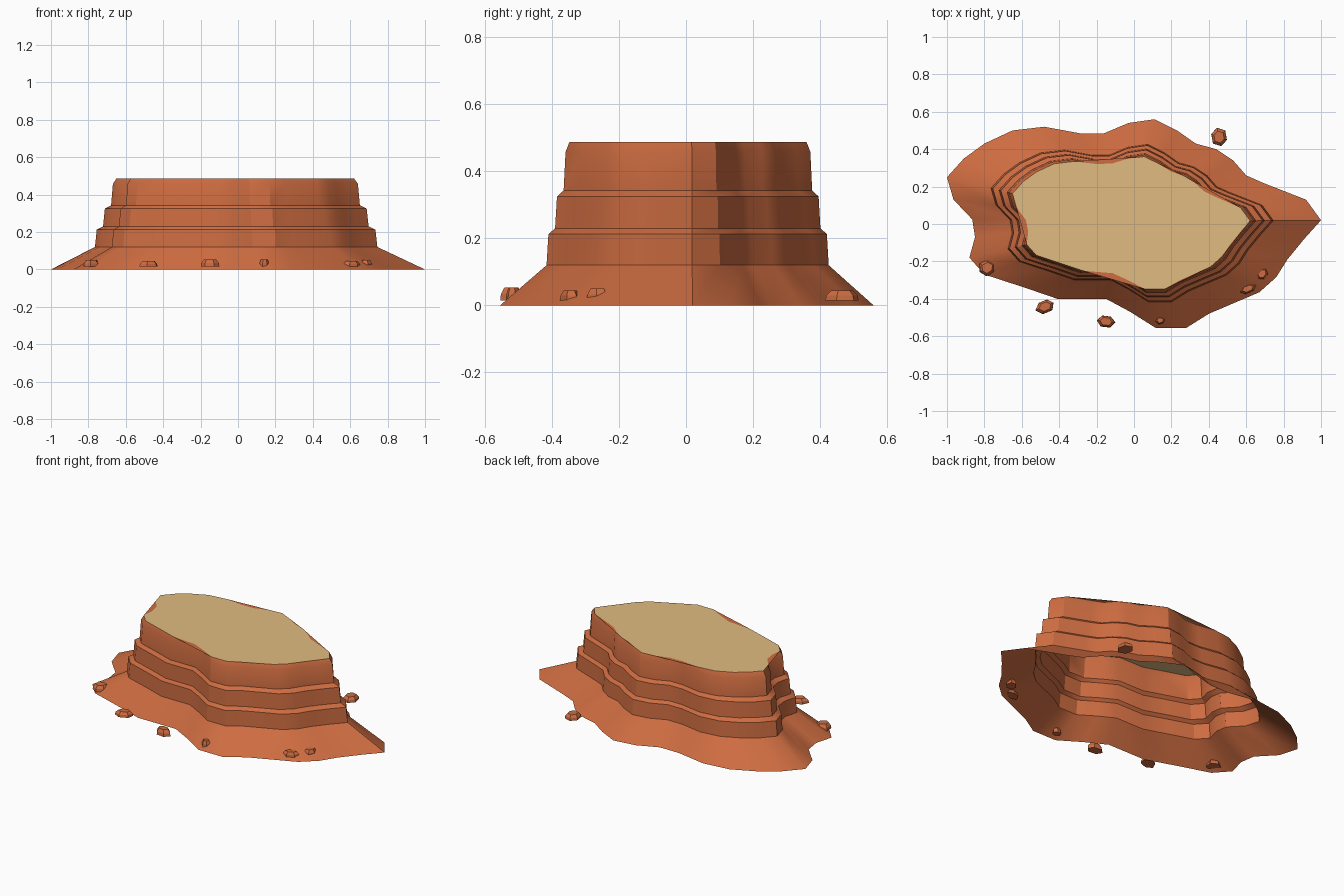
import bpy, bmesh, math, random
from mathutils import Vector
from mathutils.geometry import convex_hull_2d

if "Cube" in bpy.data.objects:
    bpy.data.objects.remove(bpy.data.objects["Cube"])

random.seed(4)


def material(name, rgb):
    m = bpy.data.materials.new(name)
    m.diffuse_color = (*rgb, 1)
    m.use_nodes = True
    m.node_tree.nodes["Principled BSDF"].inputs["Base Color"].default_value = m.diffuse_color
    return m


RED = material("red sandstone", (0.61, 0.15, 0.052))
TAN = material("pale plateau", (0.75, 0.50, 0.22))

# Outline of the scree foot seen from above; every ring is this shape scaled about CENTRE
FOOT = [(1, .02), (.92, .13), (.69, .22), (.6, .26), (.53, .34), (.44, .4), (.33, .43),
        (.23, .5), (.11, .56), (-.03, .54), (-.16, .485), (-.29, .485), (-.48, .52),
        (-.65, .5), (-.8, .43), (-.91, .35), (-1, .25), (-.965, .13), (-.865, .025),
        (-.85, -.07), (-.88, -.18), (-.8, -.27), (-.585, -.34), (-.41, -.4), (-.15, -.4),
        (-.02, -.47), (.115, -.555), (.28, -.555), (.4, -.48), (.67, -.365), (.76, -.285),
        (.82, -.19), (.91, -.08)]
CENTRE = Vector((-.04, .012))
FOOT = [Vector(p) - CENTRE for p in FOOT]
n = len(FOOT)


def angle(p):
    return math.atan2(p[1], p[0]) % math.tau


def on_outline(outline, d):
    """Point where the ray along d leaves the outline."""
    a = angle(d)
    for i, p in enumerate(outline):
        q = outline[(i + 1) % len(outline)]
        if (a - angle(p) + 1e-6) % math.tau <= (angle(q) - angle(p)) % math.tau + 2e-6:
            e = q - p
            return d * (p.cross(e) / d.cross(e))
    return d


def ring(bm, outline, scale, z):
    return [bm.verts.new((*(CENTRE + p * scale), z)) for p in outline]


def bridge(bm, lo, hi):
    for i in range(len(lo)):
        j = (i + 1) % len(lo)
        bm.faces.new((lo[i], lo[j], hi[j], hi[i]))


def finish(bm, name, mat, smooth=None):
    me = bpy.data.meshes.new(name)
    bm.to_mesh(me)
    bm.free()
    me.materials.append(mat)
    ob = bpy.data.objects.new(name, me)
    bpy.context.collection.objects.link(ob)
    if smooth:
        bpy.context.view_layer.objects.active = ob
        ob.select_set(True)
        bpy.ops.object.shade_smooth_by_angle(angle=math.radians(smooth))
        ob.select_set(False)
    return ob


# Stepped cliff and scree slope, open underneath: scale, height
LEVELS = [(1, 0), (.755, .12), (.745, .213), (.71, .23), (.70, .325), (.665, .343),
          (.655, .458), (.635, .487)]
bm = bmesh.new()
rings = [ring(bm, FOOT, *level) for level in LEVELS]
for lo, hi in zip(rings, rings[1:]):
    bridge(bm, lo, hi)
finish(bm, "mesa_cliff", RED, 30)

# Flat plateau, softened towards the convex hull of the outline
hull = [FOOT[i] for i in sorted(convex_hull_2d(FOOT))]
HULL = [on_outline(hull, p) for p in FOOT]
TOP = [p * .7 + h * .3 for p, h in zip(FOOT, HULL)]
bm = bmesh.new()
top = ring(bm, TOP, *LEVELS[-1])
mid = bm.verts.new((*CENTRE, LEVELS[-1][1]))
for i in range(n):
    bm.faces.new((mid, top[i], top[(i + 1) % n]))
finish(bm, "plateau", TAN)

# Red rim filling the notches out to the hull
bm = bmesh.new()
bridge(bm, ring(bm, HULL, *LEVELS[-1]), ring(bm, TOP, *LEVELS[-1]))
bmesh.ops.delete(bm, geom=[f for f in bm.faces if f.calc_area() < 1e-5], context='FACES')
finish(bm, "plateau_rim", RED)

# Fallen boulders: x, y, half length, half width, turn, height
BOULDERS = [(.455, .465, .054, .047, 1.8, .03), (-.785, -.235, .048, .043, .5, .035),
            (-.475, -.44, .052, .037, .4, .03), (-.15, -.52, .048, .034, -.1, .038),
            (.14, -.515, .026, .023, .2, .038), (.61, -.345, .048, .026, .4, .03),
            (.685, -.265, .036, .031, .9, .035)]
for k, (x, y, l, w, turn, h) in enumerate(BOULDERS):
    bm = bmesh.new()
    loops = []
    jitter = [random.uniform(.9, 1.1) for _ in range(6)]
    for z, s in ((.015, 1), (.015 + h * .5, .95), (.015 + h, .65)):
        loop = []
        for i in range(6):
            a = math.tau * i / 6
            u, v = l * s * jitter[i] * math.cos(a), w * s * jitter[i] * math.sin(a)
            loop.append(bm.verts.new((x + u * math.cos(turn) - v * math.sin(turn),
                                      y + u * math.sin(turn) + v * math.cos(turn), z)))
        loops.append(loop)
    for lo, hi in zip(loops, loops[1:]):
        bridge(bm, lo, hi)
    bm.faces.new(loops[-1])
    bm.faces.new(loops[0][::-1])
    finish(bm, f"boulder_{k + 1}", RED)
